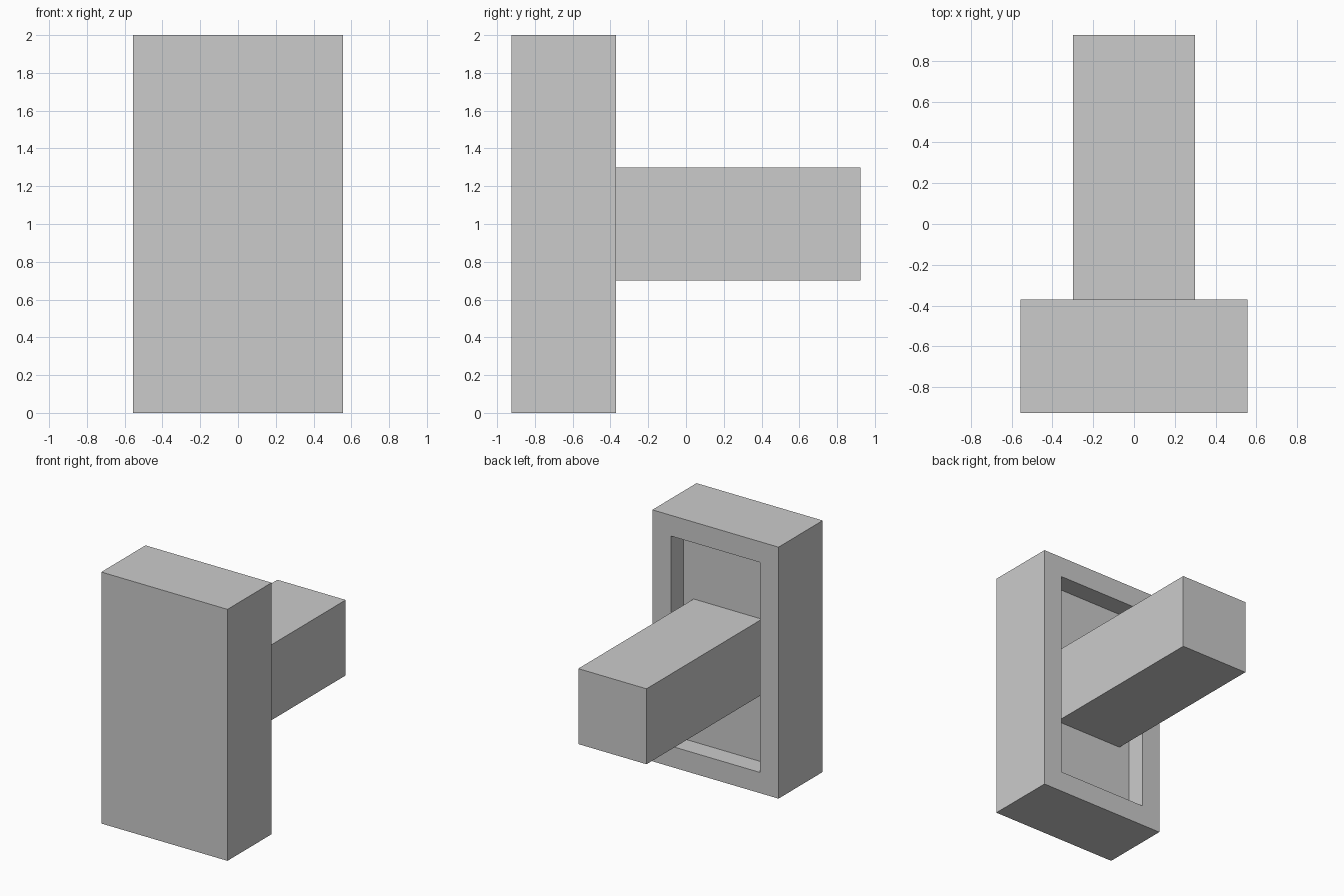
import bpy, bmesh
from mathutils import Vector

if "Cube" in bpy.data.objects:
    bpy.data.objects.remove(bpy.data.objects["Cube"])


def box_mesh(lo, hi):
    bm = bmesh.new()
    bmesh.ops.create_cube(bm, size=1)
    lo, hi = Vector(lo), Vector(hi)
    for v in bm.verts:
        v.co = Vector(lo[i] + (v.co[i] + 0.5) * (hi[i] - lo[i]) for i in range(3))
    bm.normal_update()
    return bm


def finish(bm, name):
    mesh = bpy.data.meshes.new(name)
    bm.to_mesh(mesh)
    bm.free()
    obj = bpy.data.objects.new(name, mesh)
    bpy.context.collection.objects.link(obj)
    return obj


FACE_Y, RIM, DEPTH = -0.37, 0.233, 0.155

# Switch plate: solid block with a rectangular recess in its back face
bm = box_mesh((-0.555, -0.925, 0), (0.555, FACE_Y, 2))
back = max(bm.faces, key=lambda f: f.normal.y)
bmesh.ops.inset_individual(bm, faces=[back], thickness=RIM)
pocket = bmesh.ops.extrude_discrete_faces(bm, faces=[back])["faces"]
bmesh.ops.translate(bm, vec=(0, -DEPTH, 0), verts=pocket[0].verts)
bmesh.ops.recalc_face_normals(bm, faces=bm.faces)
finish(bm, "recessed_plate")

# Square lever standing out from the recess floor
finish(box_mesh((-0.3, FACE_Y - DEPTH, 0.7), (0.3, 0.925, 1.3)), "lever_bar")
